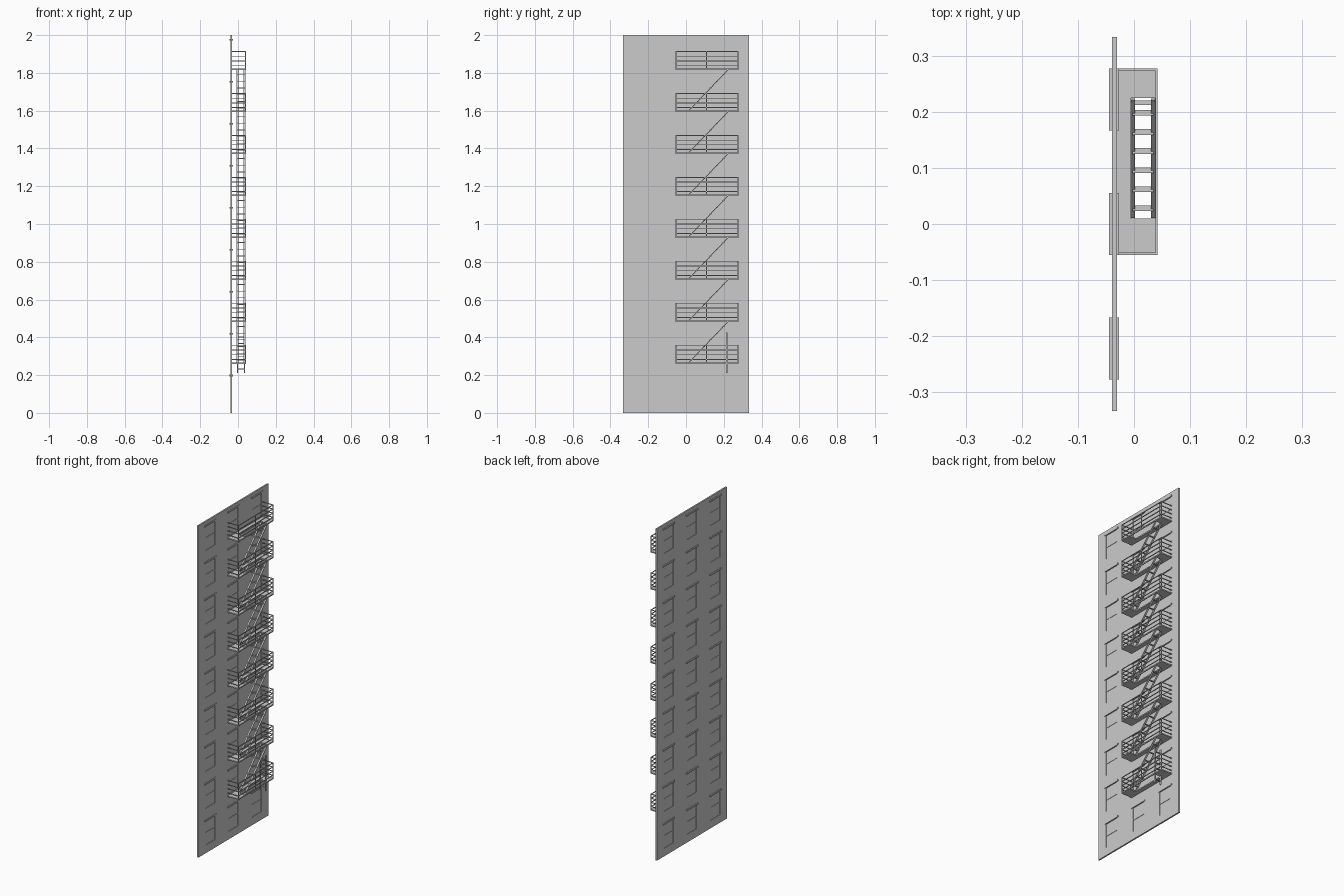
import bpy, bmesh
from mathutils import Matrix, Vector

if "Cube" in bpy.data.objects:
    bpy.data.objects.remove(bpy.data.objects["Cube"])

FLOOR = 0.2222          # storey height
WALL_X = -0.035
WINDOW_Y = (-0.222, 0.0, 0.222)
WIN_HALF, WIN_LOW, WIN_HIGH = 0.045, 0.048, 0.193


def finish(name, bm):
    me = bpy.data.meshes.new(name)
    bm.to_mesh(me)
    bm.free()
    ob = bpy.data.objects.new(name, me)
    bpy.context.collection.objects.link(ob)
    return ob


def box(bm, x0, x1, y0, y1, z0, z1):
    m = Matrix.Translation(((x0 + x1) / 2, (y0 + y1) / 2, (z0 + z1) / 2))
    m = m @ Matrix.Diagonal((x1 - x0, y1 - y0, z1 - z0, 1))
    bmesh.ops.create_cube(bm, size=1, matrix=m)


def beam(bm, a, b, w, d):
    a, b = Vector(a), Vector(b)
    v = b - a
    rot = v.to_track_quat('Z', 'X').to_matrix().to_4x4()
    m = Matrix.Translation((a + b) / 2) @ rot @ Matrix.Diagonal((w, d, v.length, 1))
    bmesh.ops.create_cube(bm, size=1, matrix=m)


# wall sheet with window openings, thickened
ys = [-0.333] + [c + s * WIN_HALF for c in WINDOW_Y for s in (-1, 1)] + [0.333]
zs = [0.0] + [i * FLOOR + h for i in range(9) for h in (WIN_LOW, WIN_HIGH)] + [2.0]
bm = bmesh.new()
grid = [[bm.verts.new((WALL_X, y, z)) for z in zs] for y in ys]
for i in range(len(ys) - 1):
    for j in range(len(zs) - 1):
        if i % 2 and j % 2:
            continue
        bm.faces.new((grid[i][j], grid[i + 1][j], grid[i + 1][j + 1], grid[i][j + 1]))
wall = finish("wall", bm)
mod = wall.modifiers.new("thickness", 'SOLIDIFY')
mod.thickness = 0.009
mod.offset = 0

# windows: pane, meeting rail and projecting lintel
panes, bars, lintels = bmesh.new(), bmesh.new(), bmesh.new()
for f in range(9):
    z = f * FLOOR
    for y in WINDOW_Y:
        a, b = y - WIN_HALF, y + WIN_HALF
        box(panes, WALL_X - 0.001, WALL_X + 0.001, a, b, z + WIN_LOW, z + WIN_HIGH)
        mid = z + (WIN_LOW + WIN_HIGH) / 2
        box(bars, WALL_X - 0.003, WALL_X + 0.003, a, b, mid - 0.003, mid + 0.003)
        box(lintels, -0.0445, -0.0265, y - 0.055, y + 0.055, z + WIN_HIGH, z + WIN_HIGH + 0.009)
finish("window_panes", panes)
finish("window_bars", bars)
finish("window_lintels", lintels)

# balconies: slab with stair opening, posts and rails
PX0, PX1, PY0, PY1 = -0.031, 0.042, -0.055, 0.277
HX0, HX1, HY0, HY1 = -0.005, 0.037, 0.010, 0.225
T = 0.004
slabs, rails = bmesh.new(), bmesh.new()
for f in range(8):
    z = 0.26 + f * FLOOR
    top = z + 0.007
    box(slabs, PX0, HX0, PY0, PY1, z, top)
    box(slabs, HX1, PX1, PY0, PY1, z, top)
    box(slabs, HX0, HX1, PY0, HY0, z, top)
    box(slabs, HX0, HX1, HY1, PY1, z, top)
    for y in (PY0, 0.107, PY1 - T):
        box(rails, PX1 - T, PX1, y, y + T, top, z + 0.1)
    for h in (0.025, 0.05, 0.075, 0.1):
        lo, hi = z + h - T, z + h
        box(rails, PX1 - T, PX1, PY0, PY1, lo, hi)
        box(rails, PX0, PX1 - T, PY0, PY0 + T, lo, hi)
        box(rails, PX0, PX1 - T, PY1 - T, PY1, lo, hi)
finish("balcony_slabs", slabs)
finish("balcony_rails", rails)

# sloping stairs between balconies
stringers, treads = bmesh.new(), bmesh.new()
for f in range(7):
    z = 0.264 + f * FLOOR
    for x in (-0.003, 0.035):
        beam(stringers, (x, 0.012, z), (x, 0.222, z + FLOOR - 0.004), 0.004, 0.010)
    for i in range(6):
        y = 0.028 + i * 0.034
        h = z + (y - 0.012) * 1.04
        box(treads, -0.003, 0.035, y - 0.005, y + 0.005, h - 0.002, h + 0.002)
finish("stair_stringers", stringers)
finish("stair_treads", treads)

# vertical drop ladder below the lowest balcony
ladder = bmesh.new()
for x in (-0.003, 0.035):
    box(ladder, x - 0.002, x + 0.002, 0.211, 0.221, 0.21, 0.425)
for i in range(6):
    z = 0.232 + i * 0.034
    box(ladder, -0.003, 0.035, 0.212, 0.220, z - 0.002, z + 0.002)
finish("drop_ladder", ladder)
